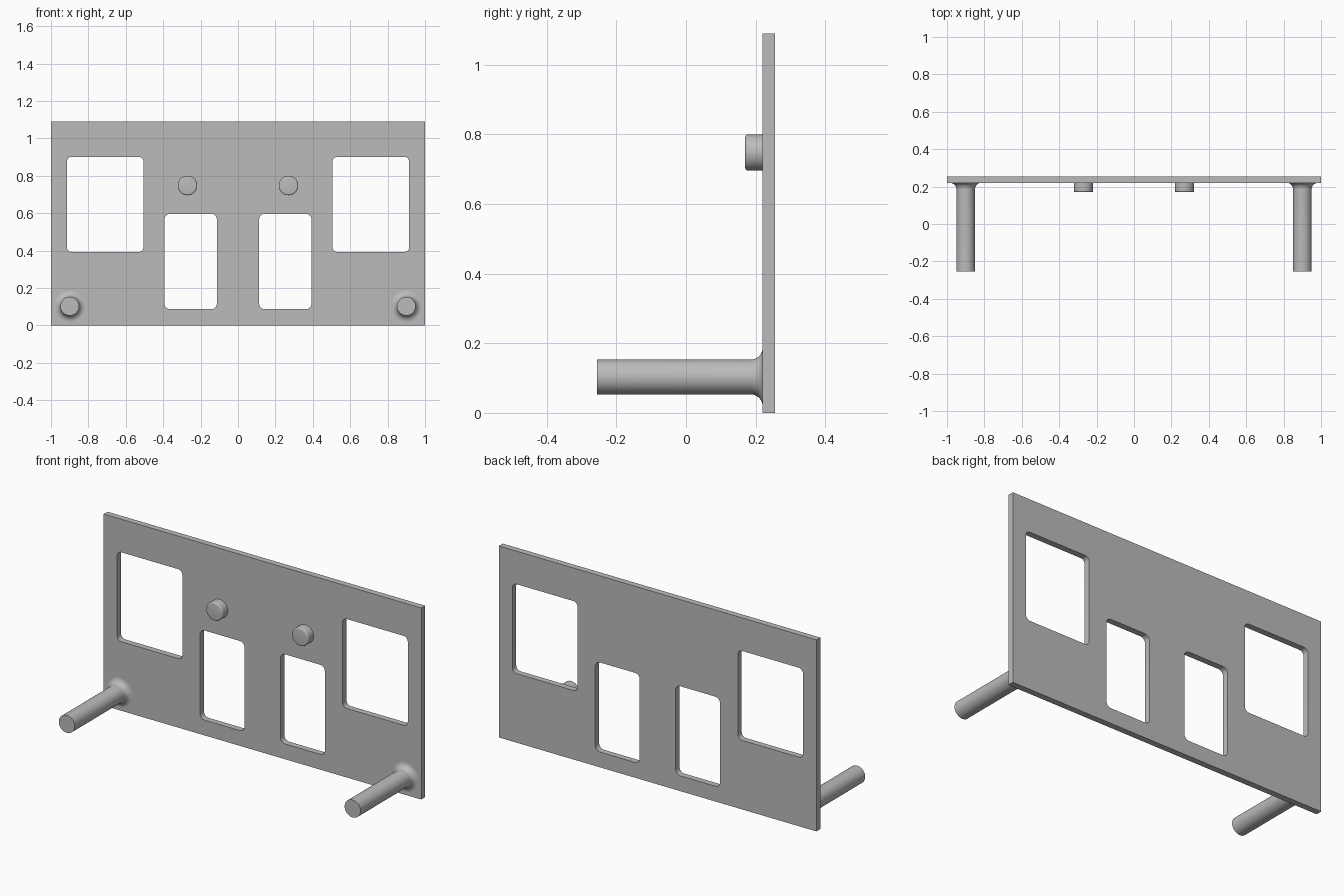
import bpy, bmesh
from math import sin, cos, pi, radians
from mathutils import Matrix

cube = bpy.data.objects.get("Cube")
if cube:
    bpy.data.objects.remove(cube, do_unlink=True)

grey = bpy.data.materials.new("plain grey")
grey.use_nodes = True
colour = (0.5, 0.5, 0.5, 1)
grey.diffuse_color = colour
grey.node_tree.nodes["Principled BSDF"].inputs["Base Color"].default_value = colour

FRONT, BACK, HEIGHT = 0.22, 0.255, 1.09


def finish(name, bm):
    """Weld, orient and shade a mesh, then link it as an object."""
    bmesh.ops.remove_doubles(bm, verts=bm.verts, dist=0.0001)
    bmesh.ops.recalc_face_normals(bm, faces=bm.faces)
    mesh = bpy.data.meshes.new(name)
    bm.to_mesh(mesh)
    bm.free()
    mesh.materials.append(grey)
    obj = bpy.data.objects.new(name, mesh)
    bpy.context.collection.objects.link(obj)
    bpy.ops.object.select_all(action="DESELECT")
    obj.select_set(True)
    bpy.context.view_layer.objects.active = obj
    bpy.ops.object.shade_smooth_by_angle(angle=radians(35))
    return obj


def rounded_rect(x0, x1, z0, z1, r, steps=6):
    """Outline of a rectangle with rounded corners."""
    corners = [(x1 - r, z1 - r), (x0 + r, z1 - r), (x0 + r, z0 + r), (x1 - r, z0 + r)]
    return [(cx + r * cos(a), cz + r * sin(a))
            for i, (cx, cz) in enumerate(corners)
            for a in [(i + k / steps) * pi / 2 for k in range(steps + 1)]]


def panel(name, outlines):
    """Fill the first outline, leaving the others as holes, and give it depth."""
    curve = bpy.data.curves.new(name, "CURVE")
    curve.dimensions = "2D"
    curve.fill_mode = "BOTH"
    curve.extrude = (BACK - FRONT) / 2
    for points in outlines:
        spline = curve.splines.new("POLY")
        spline.points.add(len(points) - 1)
        for p, (x, z) in zip(spline.points, points):
            p.co = (x, z, 0, 1)
        spline.use_cyclic_u = True
    helper = bpy.data.objects.new(name + "_outline", curve)
    bm = bmesh.new()
    mesh = helper.to_mesh()
    bm.from_mesh(mesh)
    helper.to_mesh_clear()
    bpy.data.objects.remove(helper)
    bpy.data.curves.remove(curve)
    bm.transform(Matrix.Translation((0, (FRONT + BACK) / 2, 0)) @ Matrix.Rotation(pi / 2, 4, "X"))
    return finish(name, bm)


def lathe(name, x, z, profile, sides=48):
    """Revolve (radius, y) points about an axis running front to back."""
    bm = bmesh.new()
    verts = [bm.verts.new((r, y, 0)) for r, y in profile]
    edges = [bm.edges.new(pair) for pair in zip(verts, verts[1:])]
    bmesh.ops.spin(bm, geom=verts + edges, cent=(0, 0, 0), axis=(0, 1, 0),
                   angle=2 * pi, steps=sides)
    bm.transform(Matrix.Translation((x, 0, z)))
    return finish(name, bm)


# Panel with two large outer windows and two tall inner windows
outlines = [[(-1, 0), (1, 0), (1, HEIGHT), (-1, HEIGHT)]]
for window in [(0.505, 0.915, 0.393, 0.902, 0.026), (0.113, 0.393, 0.087, 0.597, 0.03)]:
    shape = rounded_rect(*window)
    outlines += [shape, [(-x, z) for x, z in reversed(shape)]]
panel("panel", outlines)

# Pegs flare into the panel; knobs have a softened front rim
R, FLARE, RIM = 0.05, 0.034, 0.008
flare = [(R + FLARE * (1 - cos(a)), FRONT - FLARE * (1 - sin(a)))
         for a in [k * pi / 16 for k in range(9)]]
peg = [(0, -0.255), (R, -0.255)] + flare + [(0, FRONT)]
rim = [(R + 0.002 - RIM * (1 - sin(a)), 0.17 + RIM * (1 - cos(a)))
       for a in [k * pi / 8 for k in range(5)]]
knob = [(0, 0.17)] + rim + [(R + 0.002, FRONT), (0, FRONT)]

for side, s in (("left", 1), ("right", -1)):
    lathe(side + "_peg", s * 0.9, 0.103, peg)
    lathe(side + "_knob", s * 0.27, 0.748, knob)
